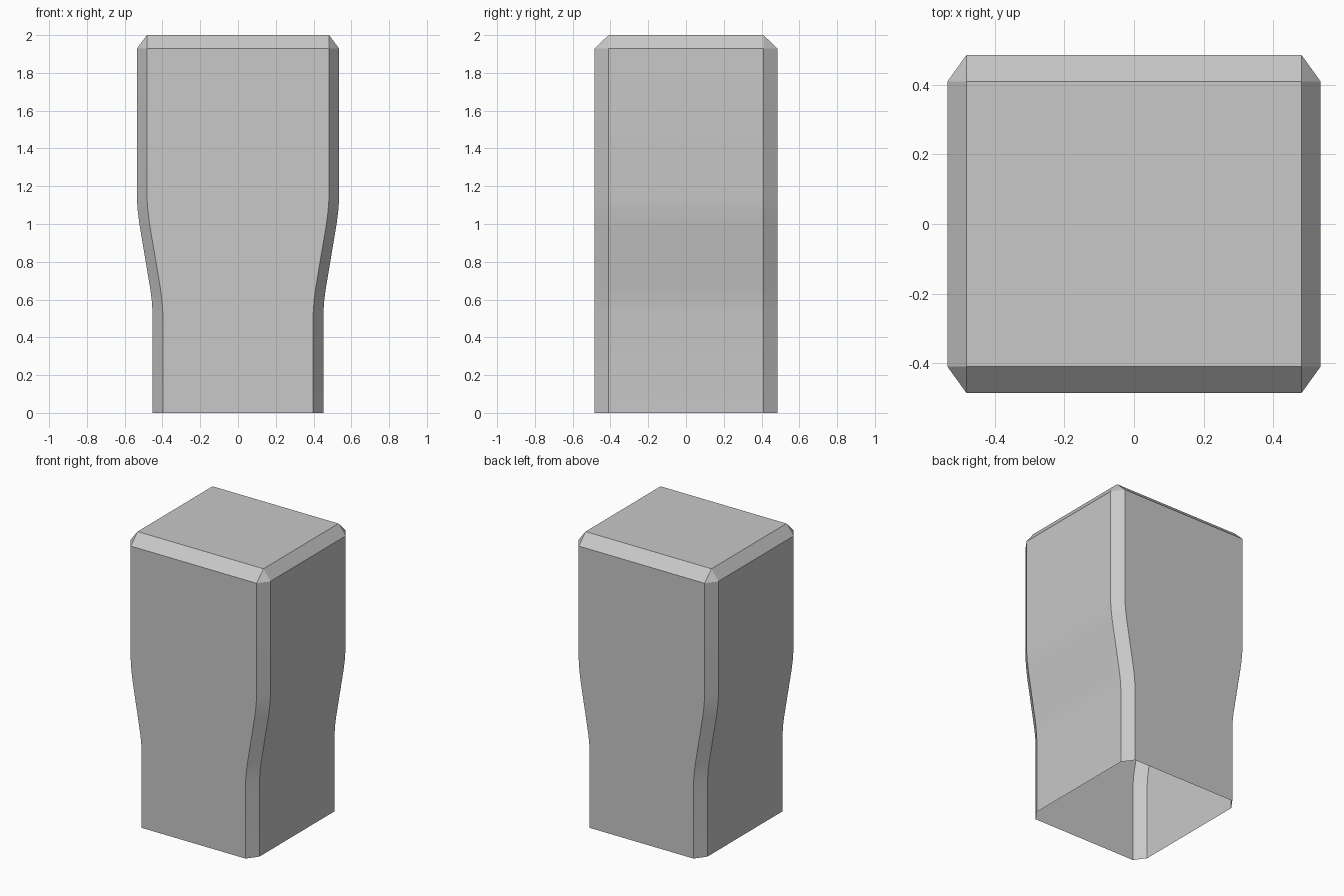
import bpy
import bmesh
import math

cube = bpy.data.objects.get("Cube")
if cube:
    bpy.data.objects.remove(cube, do_unlink=True)

# Single grey material
grey = bpy.data.materials.new("light_grey")
grey.use_nodes = True
color = (0.58, 0.58, 0.58, 1)
grey.diffuse_color = color
grey.node_tree.nodes["Principled BSDF"].inputs["Base Color"].default_value = color

DEPTH = 0.485      # half depth
CUT_X, CUT_Y = 0.054, 0.075   # chamfer size across width and depth

# Side profile: half width, height
profile = [(0.452, 0), (0.452, 0.53), (0.457, 0.60), (0.465, 0.66),
           (0.522, 1.0), (0.531, 1.07), (0.536, 1.14), (0.536, 1.928)]


def ring(bm, width, z):
    """Rectangle with chamfered corners, counter-clockwise."""
    wx, wy = width - CUT_X, DEPTH - CUT_Y
    points = [(width, -wy), (width, wy), (wx, DEPTH), (-wx, DEPTH),
              (-width, wy), (-width, -wy), (-wx, -DEPTH), (wx, -DEPTH)]
    return [bm.verts.new((x, y, z)) for x, y in points]


# Hollow shell, open underneath
bm = bmesh.new()
rings = [ring(bm, w, z) for w, z in profile]
for low, high in zip(rings, rings[1:]):
    for i in range(8):
        j = (i + 1) % 8
        bm.faces.new((low[i], low[j], high[j], high[i]))

# Chamfered top with triangular corners
rim = rings[-1]
wx, wy = profile[-1][0] - CUT_X, DEPTH - CUT_Y
top = [bm.verts.new((x, y, 2)) for x, y in
       ((wx, -wy), (wx, wy), (-wx, wy), (-wx, -wy))]
for k in range(4):
    a, b, c = rim[2 * k], rim[2 * k + 1], rim[(2 * k + 2) % 8]
    bm.faces.new((a, b, top[(k + 1) % 4], top[k]))
    bm.faces.new((b, c, top[(k + 1) % 4]))
bm.faces.new(top)

mesh = bpy.data.meshes.new("block_shell")
bm.to_mesh(mesh)
bm.free()
mesh.materials.append(grey)
shell = bpy.data.objects.new("block_shell", mesh)
bpy.context.collection.objects.link(shell)

# Soft shading along the flared waist, crisp chamfers
bpy.ops.object.select_all(action="DESELECT")
shell.select_set(True)
bpy.context.view_layer.objects.active = shell
bpy.ops.object.shade_smooth_by_angle(angle=math.radians(25))
